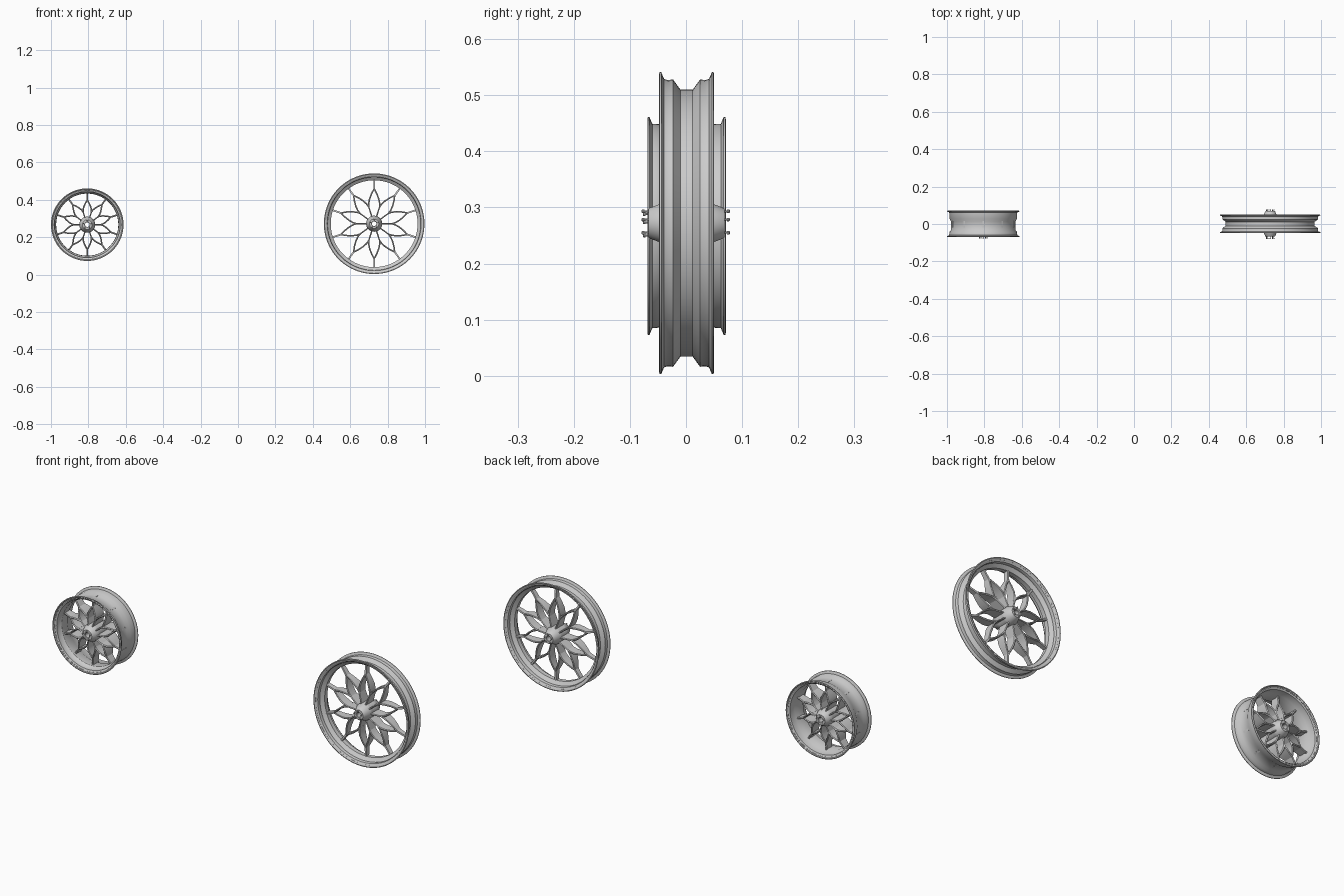
import bpy, bmesh, math
from math import sin, cos, pi, radians
from mathutils import Vector

cube = bpy.data.objects.get("Cube")
if cube:
    bpy.data.objects.remove(cube)

metal = bpy.data.materials.new("light_grey_metal")
metal.use_nodes = True
grey = (0.6, 0.6, 0.6, 1)
metal.diffuse_color = grey
metal.node_tree.nodes["Principled BSDF"].inputs["Base Color"].default_value = grey


def finish(bm, name, location):
    bmesh.ops.recalc_face_normals(bm, faces=bm.faces[:])
    mesh = bpy.data.meshes.new(name)
    bm.to_mesh(mesh)
    bm.free()
    mesh.materials.append(metal)
    ob = bpy.data.objects.new(name, mesh)
    bpy.context.collection.objects.link(ob)
    ob.location = location
    bpy.ops.object.select_all(action='DESELECT')
    ob.select_set(True)
    bpy.context.view_layer.objects.active = ob
    bpy.ops.object.shade_smooth_by_angle(angle=radians(35))


def lathe(bm, profile, steps=96, cx=0, cz=0):
    """Turn a closed (y, radius) outline around the axle."""
    rings = [[bm.verts.new((cx + r * cos(2 * pi * i / steps), y,
                            cz + r * sin(2 * pi * i / steps)))
              for y, r in profile] for i in range(steps)]
    n = len(profile)
    for i in range(steps):
        a, b = rings[i], rings[(i + 1) % steps]
        for j in range(n):
            k = (j + 1) % n
            bm.faces.new((a[j], a[k], b[k], b[j]))


def ribbon(bm, path, thick, turn):
    """Sweep a flat bar along (radius, angle, half depth) points."""
    pts = [Vector((r * cos(radians(a) + turn), 0, r * sin(radians(a) + turn)))
           for r, a, d in path]
    sections = []
    for i, p in enumerate(pts):
        t = (pts[min(i + 1, len(pts) - 1)] - pts[max(i - 1, 0)]).normalized()
        side = Vector((-t.z, 0, t.x)) * thick / 2
        d = path[i][2]
        sections.append([bm.verts.new(p + side * s + Vector((0, y, 0)))
                         for s, y in ((-1, -d * .9), (0, -d), (1, -d * .9),
                                      (1, d * .9), (0, d), (-1, d * .9))])
    for a, b in zip(sections, sections[1:]):
        for j in range(6):
            k = (j + 1) % 6
            bm.faces.new((a[j], a[k], b[k], b[j]))
    bm.faces.new(sections[0])
    bm.faces.new(sections[-1])


def wheel(name, location, outer, wall, split, tip, reach, hub_d, tip_d, hub, bolt_sides):
    # Rim: outer surface, then the same outline moved inwards
    bm = bmesh.new()
    inner = [(y * .985, r - (.012 if abs(r - max(p[1] for p in outer)) < .004 else wall))
             for y, r in reversed(outer)]
    lathe(bm, outer + inner)
    finish(bm, name + "_rim", location)

    # Petal spokes: a shared root that forks into two arms meeting at the tips
    bm = bmesh.new()
    mid_d = (hub_d + tip_d) / 2
    for i in range(10):
        turn = i * pi / 5
        ribbon(bm, [(.03, 0, hub_d), (split, 0, mid_d)], .007, turn)
        for s in (-1, 1):
            span = tip - split
            ribbon(bm, [(split - .005, 0, mid_d), (split + span * .15, s * 3, mid_d),
                        (split + span * .4, s * 7.5, mid_d),
                        (split + span * .7, s * 13, (mid_d + tip_d) / 2),
                        (tip, s * 18, tip_d)], .008, turn)
        ribbon(bm, [(tip - .006, 18, tip_d), (reach, 18, tip_d * .8)], .009, turn)
    finish(bm, name + "_petal_spokes", location)

    # Hub with a bored centre
    bm = bmesh.new()
    lathe(bm, hub, 48)
    finish(bm, name + "_hub", location)

    # Hub bolts
    bm = bmesh.new()
    for end in bolt_sides:
        s = 1 if end > 0 else -1
        for i in range(5):
            a = pi / 2 + i * 2 * pi / 5
            cx, cz = .021 * cos(a), .021 * sin(a)
            lathe(bm, [(end - s * .016, .0001), (end - s * .016, .0018),
                       (end - s * .005, .0018), (end - s * .005, .0033),
                       (end - s * .001, .0033), (end, .0022), (end, .0001)], 10, cx, cz)
    finish(bm, name + "_hub_bolts", location)


def mirrored(half):
    return half + [(-y, r) for y, r in reversed(half)]


# Large narrow wheel
wheel("large_wheel", (.728, .001, .272),
      mirrored([(-.046, .261), (-.049, .265), (-.048, .269), (-.045, .269), (-.043, .264),
                (-.040, .257), (-.034, .255), (-.024, .256), (-.011, .238)]),
      .006, .100, .187, .236, .034, .015,
      mirrored([(-.050, .012), (-.066, .012), (-.068, .014), (-.068, .025),
                (-.066, .027), (-.048, .034), (-.028, .043), (-.020, .043)]),
      (-.080, .077))

# Small wide wheel with an offset drop centre
wheel("small_wheel", (-.806, .001, .267),
      [(-.067, .187), (-.070, .190), (-.069, .194), (-.066, .194), (-.064, .189),
       (-.061, .182), (-.045, .181), (-.034, .173), (.012, .172), (.026, .180),
       (.061, .182), (.064, .189), (.066, .194), (.069, .194), (.070, .190), (.067, .187)],
      .006, .076, .132, .173, .046, .026,
      mirrored([(-.050, .012), (-.064, .012), (-.066, .014), (-.066, .026),
                (-.064, .028), (-.050, .036), (-.036, .043), (-.025, .043)]),
      (-.078, .068))
